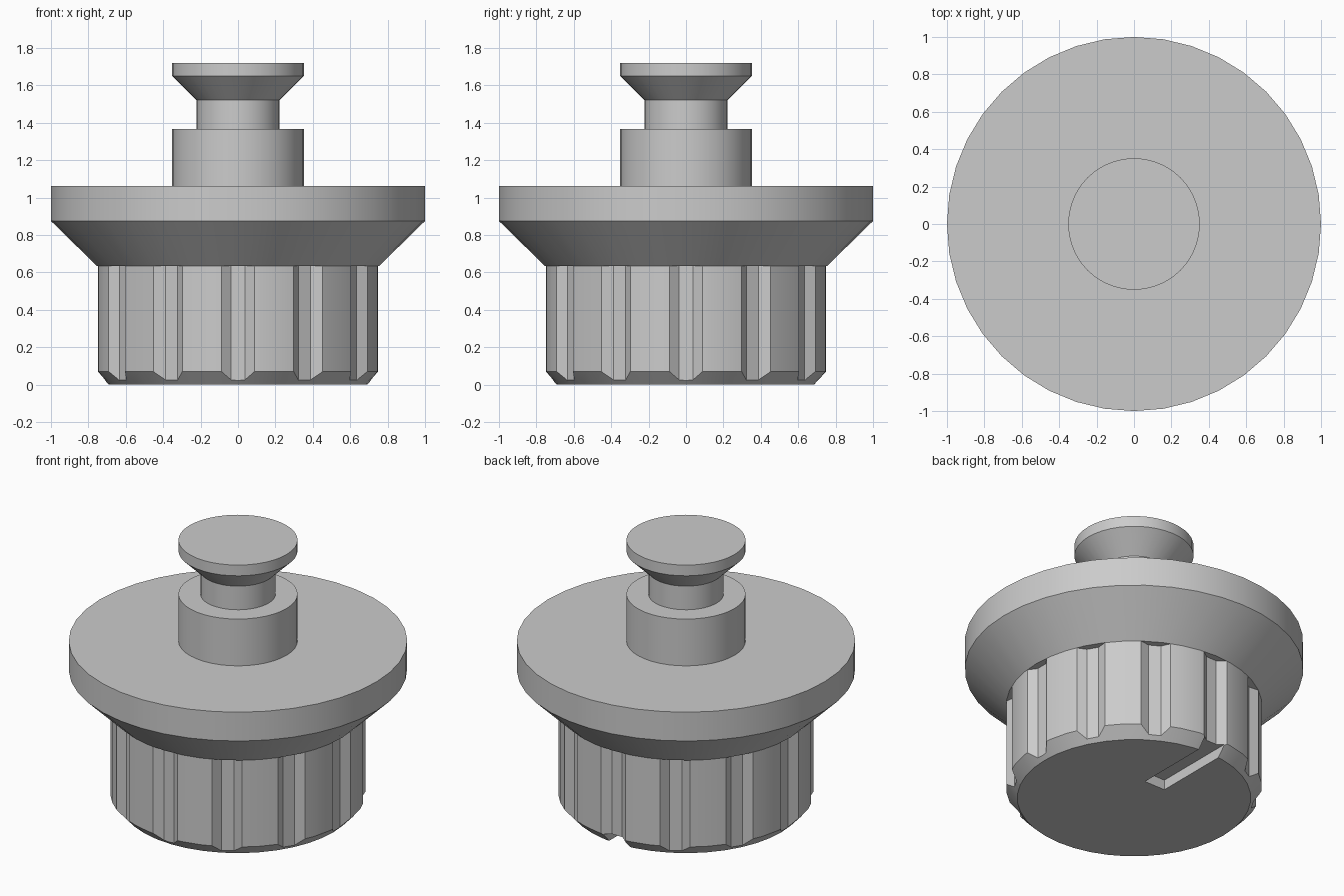
import bpy
import bmesh
from math import radians
from mathutils import Matrix, Vector

cube = bpy.data.objects.get("Cube")
if cube:
    bpy.data.objects.remove(cube)

SIDES = 40
FLUTES = 12

grey = bpy.data.materials.new("plain grey")
grey.use_nodes = True
colour = (0.6, 0.6, 0.6, 1)
grey.diffuse_color = colour
grey.node_tree.nodes["Principled BSDF"].inputs["Base Color"].default_value = colour


def finish(bm, name):
    bmesh.ops.recalc_face_normals(bm, faces=bm.faces[:])
    mesh = bpy.data.meshes.new(name)
    bm.to_mesh(mesh)
    bm.free()
    mesh.materials.append(grey)
    obj = bpy.data.objects.new(name, mesh)
    bpy.context.collection.objects.link(obj)
    return obj


def select(obj):
    bpy.ops.object.select_all(action="DESELECT")
    obj.select_set(True)
    bpy.context.view_layer.objects.active = obj


def smooth(obj):
    select(obj)
    bpy.ops.object.shade_smooth_by_angle(angle=radians(30))


def turned(name, profile):
    """Closed solid of revolution from (radius, height) points."""
    bm = bmesh.new()
    rings = []
    for r, z in profile:
        ring = bmesh.ops.create_circle(bm, segments=SIDES, radius=r,
                                       matrix=Matrix.Translation((0, 0, z)))
        rings.append(ring["verts"])
    for low, high in zip(rings, rings[1:]):
        for i in range(SIDES):
            j = (i + 1) % SIDES
            bm.faces.new((low[i], low[j], high[j], high[i]))
    bm.faces.new(rings[0])
    bm.faces.new(rings[-1])
    return finish(bm, name)


def cut(obj, cutter):
    cutter.hide_render = True
    mod = obj.modifiers.new("cut", "BOOLEAN")
    mod.operation = "DIFFERENCE"
    mod.solver = "EXACT"
    mod.object = cutter
    select(obj)
    bpy.ops.object.modifier_apply(modifier=mod.name)
    bpy.data.objects.remove(cutter)


# Fluted grip with a chamfered lower rim
grip = turned("grip", [(0.69, 0), (0.755, 0.07), (0.755, 0.635)])

# Ring of ten-sided flute cutters
bm = bmesh.new()
for i in range(FLUTES):
    turn = Matrix.Rotation(radians(360 / FLUTES * i), 4, "Z")
    place = turn @ Matrix.Translation((0, 0.825, 0.4)) @ Matrix.Rotation(radians(90), 4, "Z")
    bmesh.ops.create_cone(bm, cap_ends=True, segments=10, radius1=0.12,
                          radius2=0.12, depth=1.2, matrix=place)
cut(grip, finish(bm, "flute_cutter"))

# Pointer slot across the underside, open at the back
bm = bmesh.new()
bmesh.ops.create_cube(bm, size=1)
bmesh.ops.scale(bm, vec=Vector((0.15, 0.8, 0.13)), verts=bm.verts)
bmesh.ops.translate(bm, vec=Vector((0, 0.59, 0)), verts=bm.verts)
cut(grip, finish(bm, "slot_cutter"))

# Flange, collar, neck and flared button
flange = turned("flange", [(0.755, 0.635), (1, 0.875), (1, 1.063)])
collar = turned("collar", [(0.352, 1.063), (0.352, 1.368)])
neck = turned("neck", [(0.222, 1.368), (0.222, 1.522)])
button = turned("button", [(0.222, 1.522), (0.352, 1.65), (0.352, 1.72)])

for part in (grip, flange, collar, neck, button):
    smooth(part)
